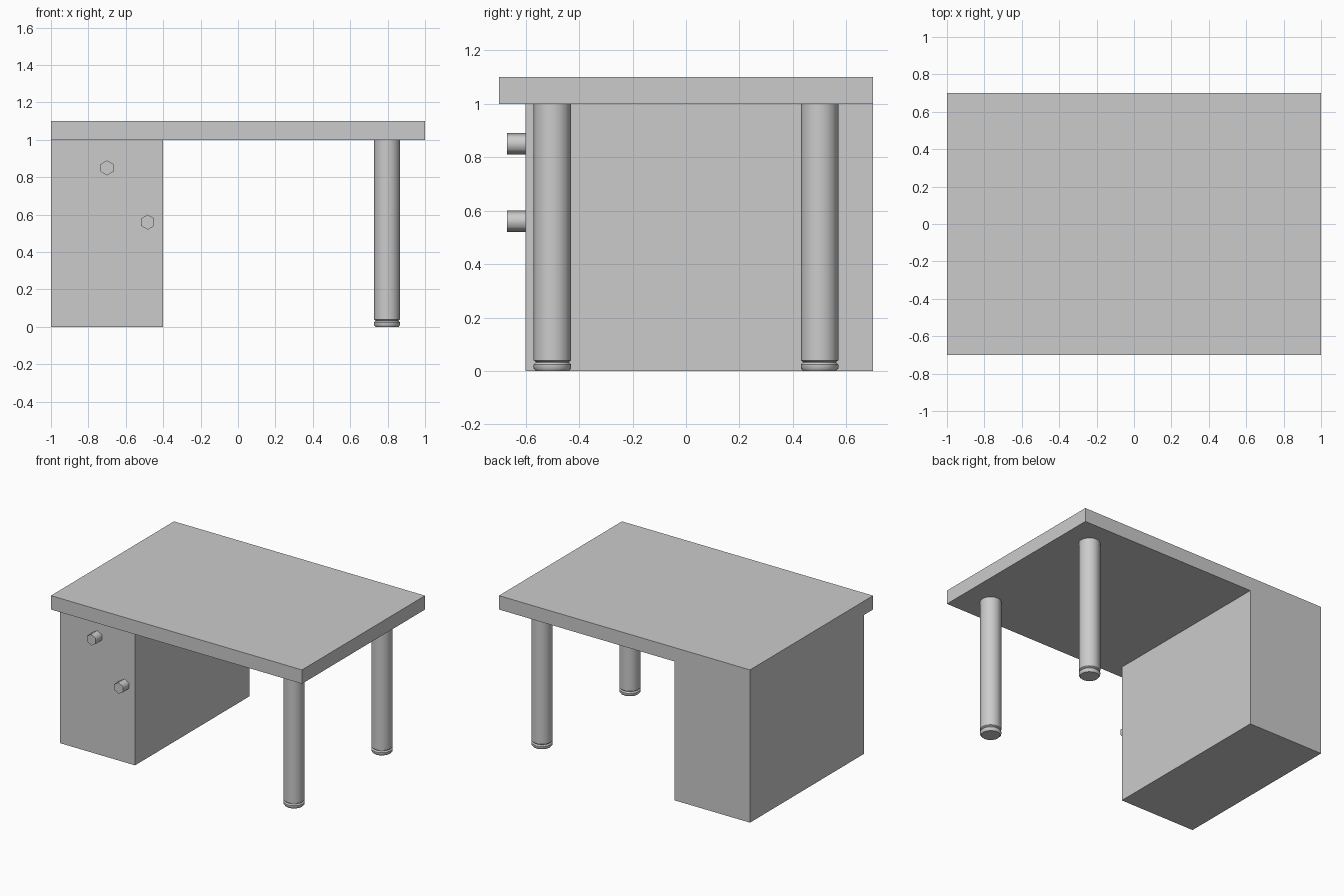
import bpy, math
from math import pi, cos, sin

if "Cube" in bpy.data.objects:
    bpy.data.objects.remove(bpy.data.objects["Cube"])


def box(name, x0, x1, y0, y1, z0, z1):
    bpy.ops.mesh.primitive_cube_add(size=1, location=((x0 + x1) / 2, (y0 + y1) / 2, (z0 + z1) / 2))
    o = bpy.context.object
    o.name = name
    o.scale = (x1 - x0, y1 - y0, z1 - z0)
    bpy.ops.object.transform_apply(location=False, rotation=False, scale=True)
    return o


def turned(name, profile, sides, location):
    """Closed solid of revolution from (radius, z) rings, capped at both ends."""
    verts = [(r * cos(2 * pi * i / sides), r * sin(2 * pi * i / sides), z)
             for r, z in profile for i in range(sides)]
    faces = [(k * sides + i, k * sides + (i + 1) % sides,
              (k + 1) * sides + (i + 1) % sides, (k + 1) * sides + i)
             for k in range(len(profile) - 1) for i in range(sides)]
    faces.append(tuple(reversed(range(sides))))
    faces.append(tuple(range(len(verts) - sides, len(verts))))
    mesh = bpy.data.meshes.new(name)
    mesh.from_pydata(verts, [], faces)
    o = bpy.data.objects.new(name, mesh)
    o.location = location
    bpy.context.collection.objects.link(o)
    return o


def smooth(o, degrees):
    bpy.ops.object.select_all(action='DESELECT')
    o.select_set(True)
    bpy.context.view_layer.objects.active = o
    bpy.ops.object.shade_smooth_by_angle(angle=math.radians(degrees))


# Tabletop slab and drawer cabinet
box("tabletop", -1, 1, -0.7, 0.7, 1.0, 1.1)
box("cabinet", -1, -0.4, -0.6, 0.7, 0, 1.0)

# Round legs with a grooved foot
leg_profile = [(0.062, 0), (0.07, 0.01), (0.07, 0.024), (0.062, 0.032),
               (0.062, 0.034), (0.07, 0.04), (0.07, 1.0)]
for name, y in (("front_leg", -0.5), ("back_leg", 0.5)):
    smooth(turned(name, leg_profile, 16, (0.797, y, 0)), 40)

# Six-sided knobs on the cabinet front
for name, x, z in (("drawer_knob", -0.70, 0.85), ("door_knob", -0.483, 0.56)):
    bpy.ops.mesh.primitive_cylinder_add(vertices=6, radius=0.04, depth=0.07,
                                        location=(x, -0.635, z), rotation=(pi / 2, 0, 0))
    knob = bpy.context.object
    knob.name = name
    smooth(knob, 65)
